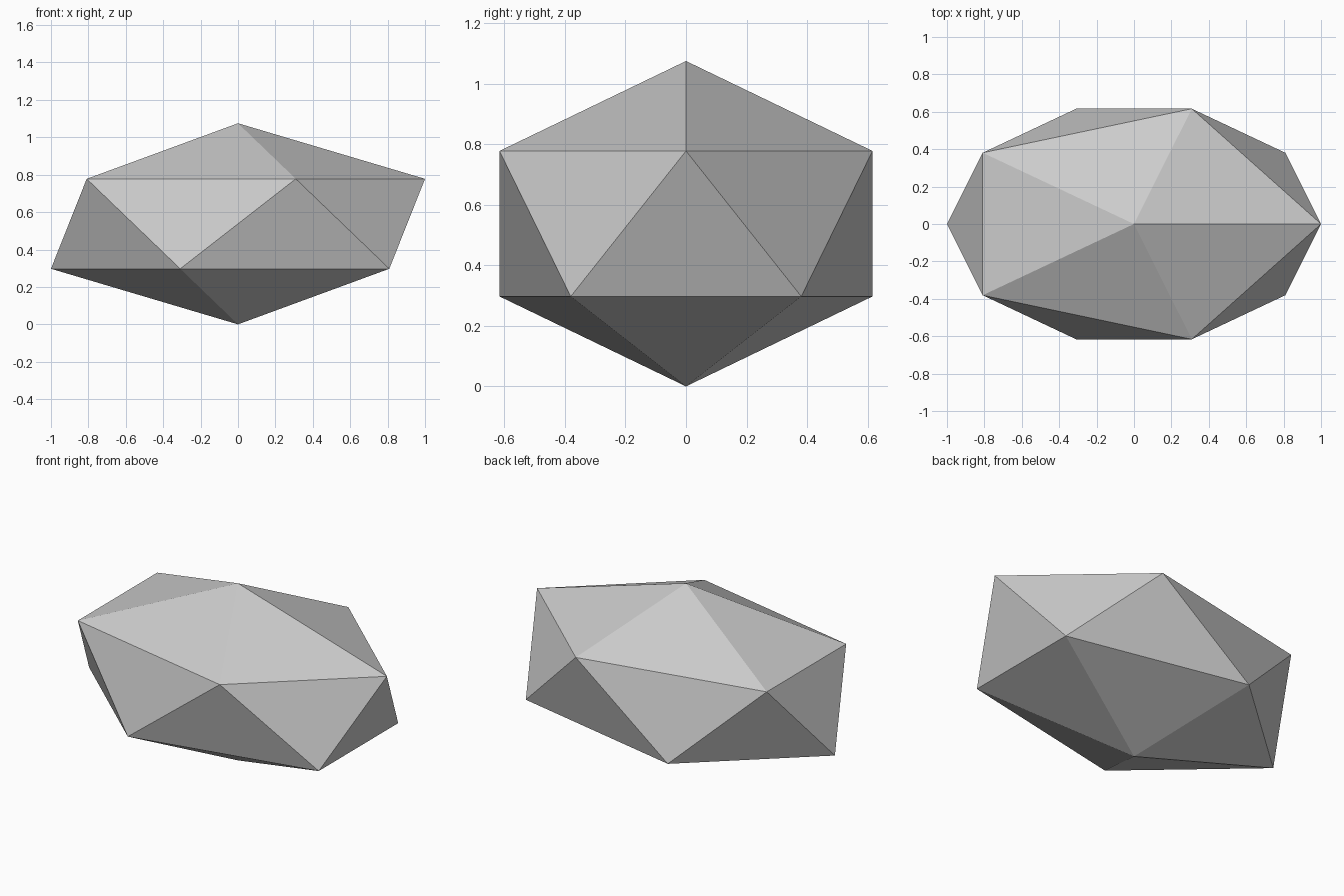
import bpy
import bmesh
from mathutils import Vector

cube = bpy.data.objects.get("Cube")
if cube:
    bpy.data.objects.remove(cube, do_unlink=True)

# Plain grey stone colour
GREY = (0.6, 0.6, 0.6, 1.0)
stone = bpy.data.materials.new("stone_grey")
stone.use_nodes = True
stone.diffuse_color = GREY
stone.node_tree.nodes["Principled BSDF"].inputs["Base Color"].default_value = GREY

# Faceted rock: a twenty-sided solid stretched along x and flattened in z
HALF_HEIGHT = 0.5375
RING = 2 / 5 ** 0.5  # ring radius of a unit icosahedron
bm = bmesh.new()
bmesh.ops.create_icosphere(bm, subdivisions=1, radius=1.0)
bmesh.ops.scale(bm, vec=Vector((1 / RING, 0.648 / RING, HALF_HEIGHT)), verts=bm.verts)
bmesh.ops.translate(bm, vec=Vector((0, 0, HALF_HEIGHT)), verts=bm.verts)
for face in bm.faces:
    face.smooth = False

mesh = bpy.data.meshes.new("rock")
bm.to_mesh(mesh)
bm.free()
mesh.materials.append(stone)
rock = bpy.data.objects.new("rock", mesh)
bpy.context.collection.objects.link(rock)
